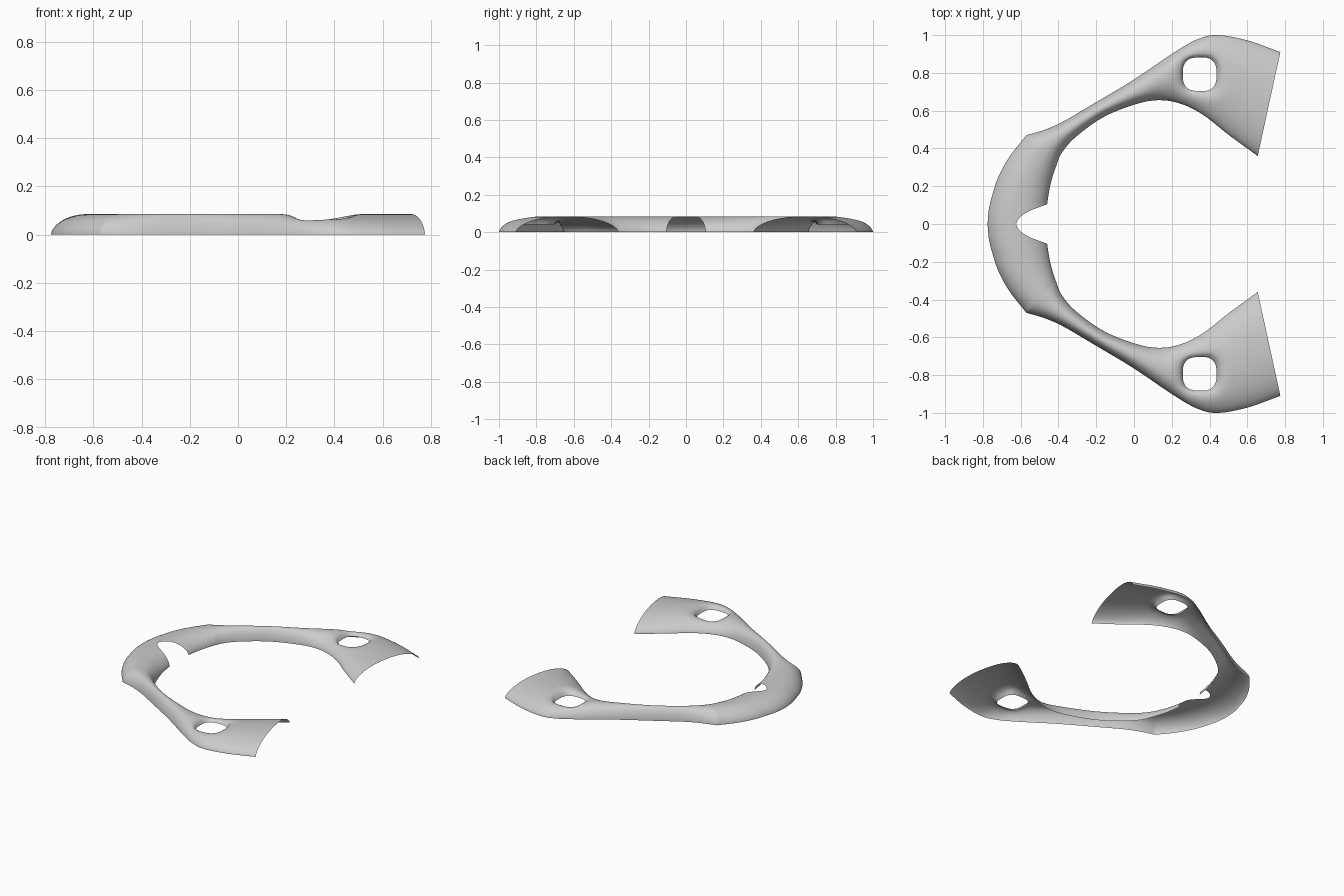
import bpy, bmesh, math

if "Cube" in bpy.data.objects:
    bpy.data.objects.remove(bpy.data.objects["Cube"])

H = 0.085          # crest height
ACROSS = 64        # divisions across the band
STEPS = 16         # divisions between stations

# Stations: outer x, outer y, inner x, inner y, fraction of the arch kept
notch = [(-.775, 0, -.46, 0, .476), (-.773, .035, -.46, .028, .53),
         (-.768, .08, -.46, .06, .68), (-.757, .13, -.46, .105, 1)]
rear = [(-.757, .13, -.46, .105, 1), (-.72, .245, -.45, .17, 1),
        (-.66, .355, -.437, .23, 1), (-.57, .47, -.415, .30, 1)]
arm = [(-.57, .47, -.415, .30, 1), (-.47, .5, -.38, .38, 1), (-.37, .545, -.30, .468, 1),
       (-.2, .645, -.15, .572, 1), (0, .765, .03, .64, 1), (.2, .90, .15, .655, 1),
       (.33, .975, .26, .632, 1), (.44, 1.0, .37, .575, 1), (.6, .972, .5, .473, 1),
       (.775, .91, .655, .36, 1)]


def smooth_path(pts):
    """Catmull-Rom through the stations of one segment."""
    ext = [tuple(2 * a - b for a, b in zip(pts[0], pts[1]))] + pts + \
          [tuple(2 * a - b for a, b in zip(pts[-1], pts[-2]))]
    out = []
    for i in range(len(pts) - 1):
        for k in range(STEPS):
            t = k / STEPS
            out.append([0.5 * (2 * b + (c - a) * t + (2 * a - 5 * b + 4 * c - d) * t * t
                               + (3 * b - a - 3 * c + d) * t ** 3)
                        for a, b, c, d in zip(*ext[i:i + 4])])
    return out + [list(pts[-1])]


# Eye-shaped hole in the wide end
CX, CY, RIM, FUNNEL = .345, .793, .04, .085


def hole(x, y):
    a = math.atan2(y - CY, x - CX)
    r0 = .094 - .005 * math.cos(4 * a) + .003 * math.cos(a)
    return a, r0, math.hypot(x - CX, y - CY)


def height(x, y, t):
    u = abs(2 * t - 1)
    z = H * max(0, 1 - u ** 2.2) ** .6
    a, r0, r = hole(x, y)
    d = (r - r0) / FUNNEL
    if d < 1:
        s = math.sqrt(max(0, 1 - (1 - max(d, 0)) ** 2))
        z = z * s + RIM * (1 - s)
    return z


# Arched shell, one half
bm = bmesh.new()
rows = smooth_path(notch)[:-1] + smooth_path(rear)[:-1] + smooth_path(arm)
grid, tval = [], {}
for ox, oy, ix, iy, keep in rows:
    line = []
    for j in range(ACROSS + 1):
        t = (1 - math.cos(math.pi * j / ACROSS)) / 2 * min(keep, 1)
        x, y = ox + (ix - ox) * t, oy + (iy - oy) * t
        v = bm.verts.new((x, y, height(x, y, t)))
        tval[v] = t
        line.append(v)
    grid.append(line)
for a, b in zip(grid, grid[1:]):
    for j in range(ACROSS):
        bm.faces.new((a[j], a[j + 1], b[j + 1], b[j]))

# Open the hole and pull its border onto a clean rim
inside = {v for v in tval if hole(v.co.x, v.co.y)[2] < hole(v.co.x, v.co.y)[1]}
border = {w for v in inside for f in v.link_faces for w in f.verts} - inside
bmesh.ops.delete(bm, geom=list(inside), context='VERTS')
for v in border:
    a, r0, r = hole(v.co.x, v.co.y)
    v.co = (CX + r0 * math.cos(a), CY + r0 * math.sin(a), RIM)
bmesh.ops.recalc_face_normals(bm, faces=bm.faces)
if sum(f.normal.z for f in bm.faces) < 0:
    bmesh.ops.reverse_faces(bm, faces=bm.faces)

mesh = bpy.data.meshes.new("curved_shell_band")
bm.to_mesh(mesh)
bm.free()
band = bpy.data.objects.new("curved_shell_band", mesh)
bpy.context.collection.objects.link(band)

# Mirror across y = 0
mir = band.modifiers.new("mirror", 'MIRROR')
mir.use_axis = (False, True, False)
mir.use_clip = True
mir.merge_threshold = .0005
for p in mesh.polygons:
    p.use_smooth = True
